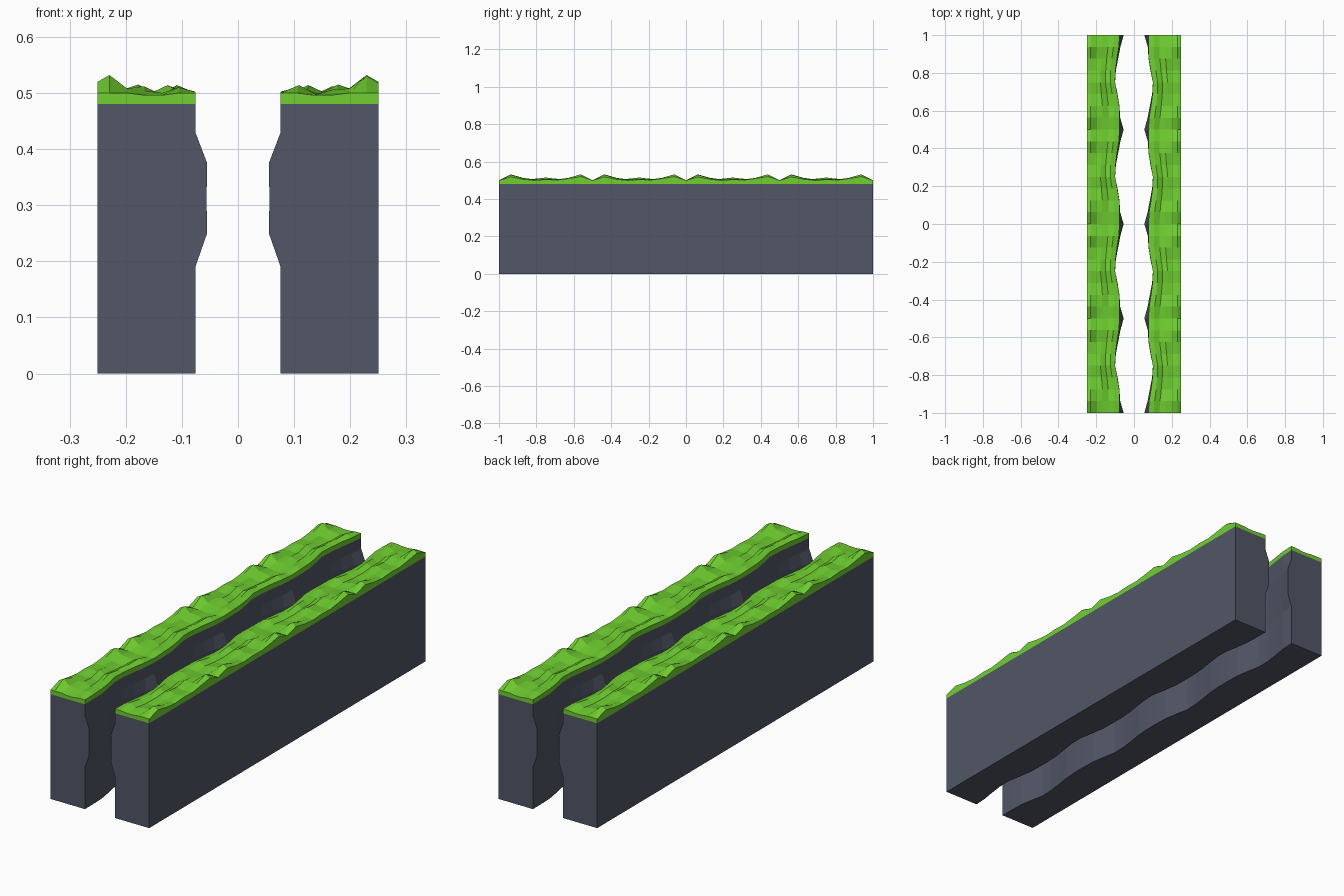
import bpy, bmesh, math

if "Cube" in bpy.data.objects:
    bpy.data.objects.remove(bpy.data.objects["Cube"])

STEP = 0.0625            # eight rows per 0.5 long tile, four tiles
ROWS = 32
# Per-row values inside one tile (left wall)
EDGE = [-.076, -.076, -.078, -.088, -.100, -.098, -.090, -.080]   # inner rim
BULGE = [.021, .003, .001, .001, .000, .002, .006, .008]           # rock bulge
LEVELS = [(.48, 0), (.43, 0), (.375, 1), (.31, .95), (.25, 1), (.19, 0), (.13, 0), (0, 0)]
COLS = [0, .12, .30, .48, .66, .83, 1]                             # across the turf
# Turf height above 0.5, in thousandths
HEIGHT = [
    [0, 0, 0, -4, -4, 0, 0],
    [20, 32, 8, 4, 0, 10, 2],
    [10, 14, 6, 12, -3, 4, 3],
    [2, 4, -2, 6, -5, 8, 1],
    [4, 8, 6, 15, 2, 14, 3],
    [0, 2, 4, 6, -4, 6, 2],
    [6, 12, 2, -3, -6, 8, 3],
    [18, 30, 8, 6, -2, 14, 2],
]


def material(name, color):
    m = bpy.data.materials.new(name)
    m.diffuse_color = color
    m.use_nodes = True
    m.node_tree.nodes["Principled BSDF"].inputs["Base Color"].default_value = m.diffuse_color
    return m


ROCK = material("rock", (0.085, 0.095, 0.135, 1))
GRASS = material("grass", (0.16, 0.63, 0.03, 1))


def rock_ring(i):
    k = i % 8
    return [(-.25, 0), (-.25, .48)] + [(EDGE[k] + BULGE[k] * w, z) for z, w in LEVELS]


def grass_ring(i):
    k = i % 8
    top = [(-.25 + (EDGE[k] + .25) * c, .5 + h / 1000) for c, h in zip(COLS, HEIGHT[k])]
    return [(-.25, .48)] + top + [(EDGE[k], .48)]


def loft(name, ring, mat, turn):
    """Join the cross-sections along y; turn spins the wall half a turn."""
    bm = bmesh.new()
    s = -1 if turn else 1
    rings = [[bm.verts.new((s * x, s * (-1 + i * STEP), z)) for x, z in ring(i)]
             for i in range(ROWS + 1)]
    n = len(rings[0])
    for a, b in zip(rings, rings[1:]):
        for j in range(n):
            bm.faces.new((a[j], a[(j + 1) % n], b[(j + 1) % n], b[j]))
    bm.faces.new(rings[0])
    bm.faces.new(rings[-1][::-1])
    bmesh.ops.recalc_face_normals(bm, faces=bm.faces)
    mesh = bpy.data.meshes.new(name)
    bm.to_mesh(mesh)
    bm.free()
    mesh.materials.append(mat)
    obj = bpy.data.objects.new(name, mesh)
    bpy.context.collection.objects.link(obj)


# Two cliff walls with turf on top, the right one being the left turned around
for side, turn in (("left", False), ("right", True)):
    loft(side + "_cliff", rock_ring, ROCK, turn)
    loft(side + "_turf", grass_ring, GRASS, turn)
